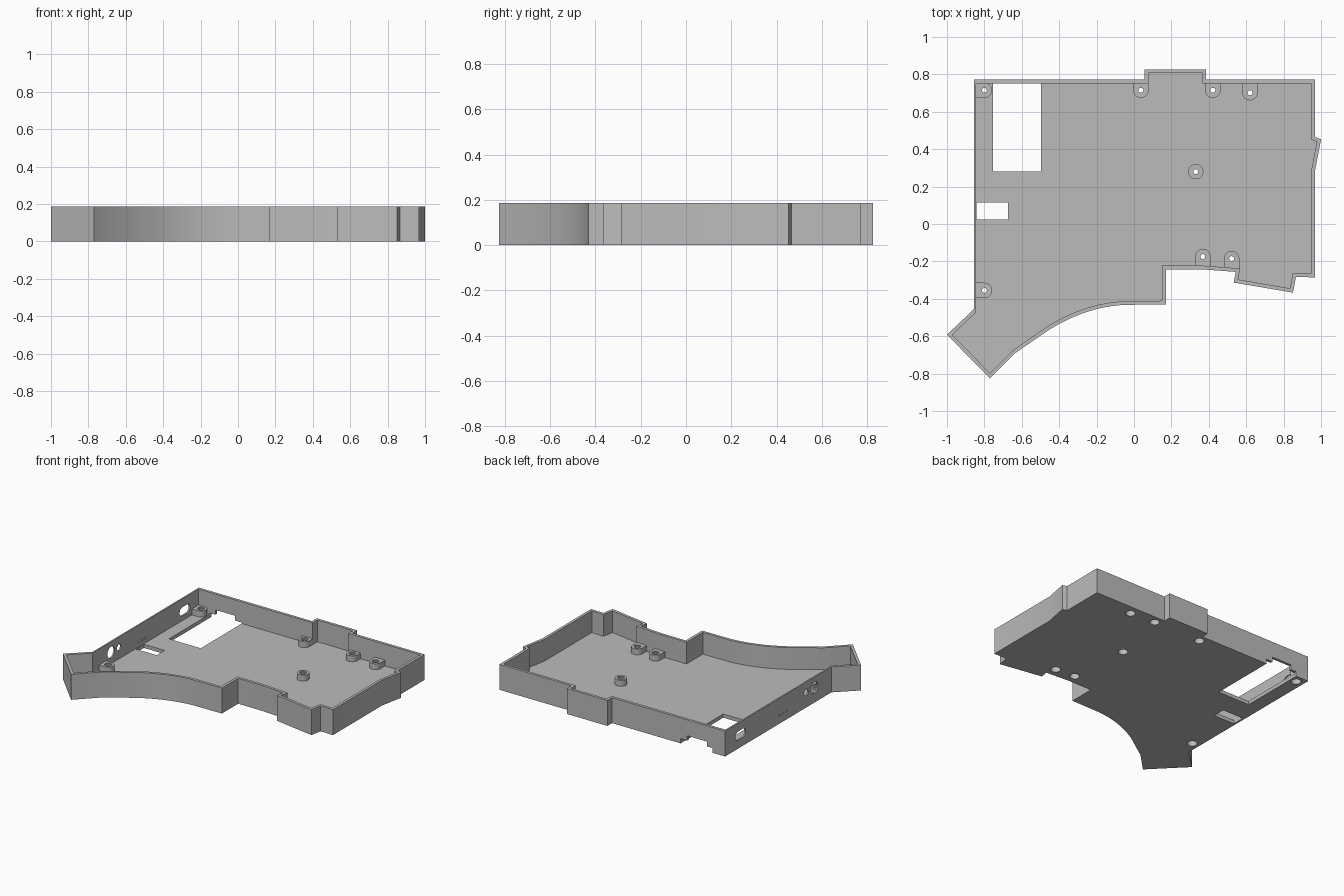
import bpy, bmesh
from math import sin, cos, pi
from mathutils import Vector

cube = bpy.data.objects.get("Cube")
if cube:
    bpy.data.objects.remove(cube)

HEIGHT, FLOOR, WALL, THIN = 0.186, 0.027, 0.02, 0.011
BOSS_TOP = 0.07

grey = bpy.data.materials.new("light grey plastic")
grey.use_nodes = True
colour = (0.5, 0.5, 0.5, 1)
grey.diffuse_color = colour
grey.node_tree.nodes["Principled BSDF"].inputs["Base Color"].default_value = colour


def finish(name, bm):
    bmesh.ops.recalc_face_normals(bm, faces=bm.faces)
    mesh = bpy.data.meshes.new(name)
    bm.to_mesh(mesh)
    bm.free()
    mesh.materials.append(grey)
    obj = bpy.data.objects.new(name, mesh)
    bpy.context.collection.objects.link(obj)
    return obj


def prism(name, points, low, high, place=lambda a, b, h: (a, b, h)):
    """Extrude a flat profile between two heights; place maps it to an axis."""
    bm = bmesh.new()
    rings = [[bm.verts.new(place(a, b, h)) for a, b in points] for h in (low, high)]
    for ring in rings:
        bm.faces.new(ring)
    for i in range(len(points)):
        bm.faces.new((rings[0][i - 1], rings[0][i], rings[1][i], rings[1][i - 1]))
    return finish(name, bm)


def box(name, x0, x1, y0, y1, z0, z1):
    return prism(name, [(x0, y0), (x1, y0), (x1, y1), (x0, y1)], z0, z1)


def arc(x, y, r, start=0.0, sweep=2 * pi, steps=24):
    return [(x + r * cos(start + sweep * i / steps), y + r * sin(start + sweep * i / steps))
            for i in range(steps + (sweep < 6))]


def combine(target, tool, operation):
    mod = target.modifiers.new(operation.lower(), "BOOLEAN")
    mod.operation, mod.solver, mod.object = operation, "EXACT", tool
    bpy.context.view_layer.objects.active = target
    bpy.ops.object.modifier_apply(modifier=mod.name)
    bpy.data.objects.remove(tool)


# Outline of the tray, clockwise, with a sweeping curve at the front
start, bend, end = Vector((-0.02, -0.432)), Vector((-0.235, -0.432)), Vector((-0.45, -0.563))
curve = [start.lerp(bend, t).lerp(bend.lerp(end, t), t) for t in [i / 14 for i in range(15)]]
outline = [Vector(p) for p in (
    (-0.856, 0.772), (0.057, 0.772), (0.057, 0.826), (0.385, 0.826), (0.385, 0.772),
    (0.967, 0.772), (0.967, 0.465), (1.0, 0.453), (0.967, 0.28), (0.967, -0.286),
    (0.866, -0.282), (0.85, -0.367), (0.533, -0.313), (0.544, -0.256), (0.37, -0.243),
    (0.171, -0.242), (0.171, -0.43))]
outline += curve + [Vector(p) for p in ((-0.635, -0.69), (-0.77, -0.826), (-1.0, -0.592), (-0.856, -0.455))]


def inset(points):
    """Move every edge inward by its wall thickness; the last edge is thin."""
    result, n = [], len(points)
    for i in range(n):
        d1 = (points[i] - points[i - 1]).normalized()
        d2 = (points[(i + 1) % n] - points[i]).normalized()
        n1, n2 = (d1.y, -d1.x), (d2.y, -d2.x)
        t1, t2 = (THIN if i == 0 else WALL), (THIN if i == n - 1 else WALL)
        det = n1[0] * n2[1] - n1[1] * n2[0]
        if abs(det) < 1e-5:
            result.append(points[i] + Vector(n1) * t1)
        else:
            result.append(points[i] + Vector(((t1 * n2[1] - t2 * n1[1]) / det,
                                              (n1[0] * t2 - n2[0] * t1) / det)))
    return result


# Tray: floor with an upright wall all round
bm = bmesh.new()
inner = inset(outline)
loops = [[bm.verts.new((p.x, p.y, z)) for p in pts] for pts, z in
         ((outline, 0), (outline, HEIGHT), (inner, HEIGHT), (inner, FLOOR))]
for a, b in zip(loops, loops[1:]):
    for i in range(len(a)):
        bm.faces.new((a[i - 1], a[i], b[i], b[i - 1]))
bm.faces.new(loops[0])
bm.faces.new(loops[-1])
tray = finish("case_tray", bm)

# Screw bosses: x, y, angle towards the wall, distance to the wall
BACK, FRONT, SIDE = pi / 2, -pi / 2, pi
bosses = [(-0.8, 0.715, SIDE, 0.05), (0.037, 0.715, BACK, 0.045), (0.422, 0.715, BACK, 0.045),
          (0.62, 0.702, BACK, 0.057), (0.33, 0.28, None, 0), (0.368, -0.174, FRONT, 0.056),
          (0.522, -0.185, FRONT, 0.058), (-0.8, -0.355, SIDE, 0.05)]
R = 0.041
for x, y, angle, reach in bosses:
    if angle is None:
        shape = arc(x, y, R)
    else:
        dx, dy = cos(angle) * reach, sin(angle) * reach
        shape = arc(x, y, R, angle + pi / 2, pi, 14)
        shape += [(shape[-1][0] + dx, shape[-1][1] + dy), (shape[0][0] + dx, shape[0][1] + dy)]
    combine(tray, prism("boss", shape, FLOOR - 0.01, BOSS_TOP), "UNION")

# Screw holes with a head recess below and a shallow seat on top
for x, y, angle, reach in bosses:
    for r, low, high in ((0.013, -0.1, 0.1), (0.033, -0.1, 0.04), (0.024, BOSS_TOP - 0.008, 0.1)):
        combine(tray, prism("hole_cutter", arc(x, y, r), low, high), "DIFFERENCE")

# Floor windows and the stepped notch under the back wall
for dims in ((-0.754, -0.497, 0.28, 0.9, -0.1, 0.035),
             (-0.71, -0.55, 0.74, 0.9, -0.1, 0.07),
             (-0.842, -0.674, 0.024, 0.116, -0.1, 0.1)):
    combine(tray, box("window_cutter", *dims), "DIFFERENCE")

# Openings in the side wall: rounded slot, two round sockets, three pinholes
slot = arc(0.62, 0.093, 0.032, FRONT, pi, 10) + arc(0.565, 0.093, 0.032, BACK, pi, 10)
openings = [slot, arc(-0.258, 0.11, 0.042), arc(-0.165, 0.11, 0.024)]
openings += [arc(y, 0.06, 0.007, steps=10) for y in (0.06, 0.1, 0.14)]
for shape in openings:
    cutter = prism("side_cutter", shape, -0.9, -0.835, lambda a, b, h: (h, a, b))
    combine(tray, cutter, "DIFFERENCE")

bpy.ops.object.select_all(action="DESELECT")
tray.select_set(True)
bpy.context.view_layer.objects.active = tray
bpy.ops.object.shade_smooth_by_angle(angle=pi / 7)
